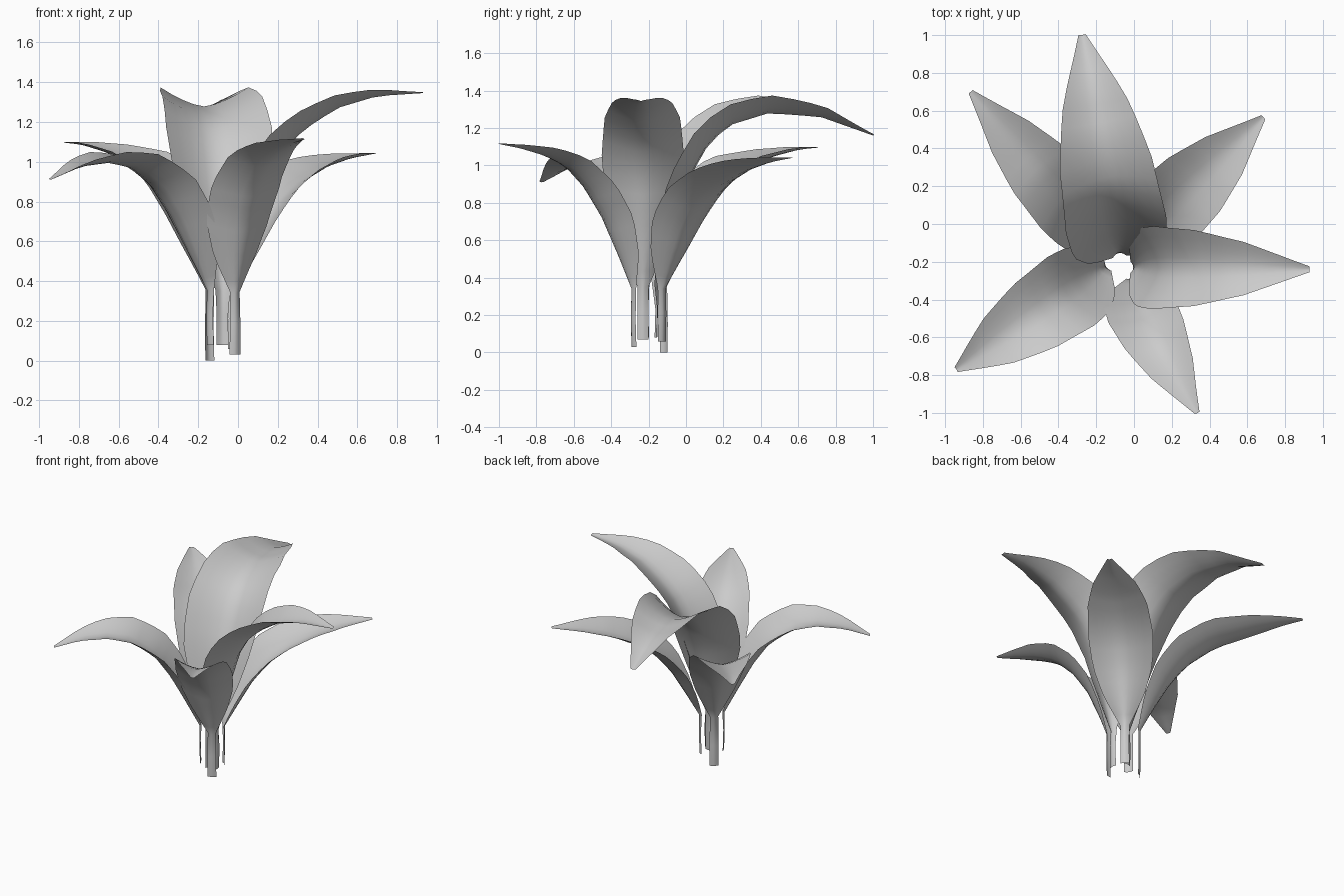
import bpy, math
from mathutils import Vector

if "Cube" in bpy.data.objects:
    bpy.data.objects.remove(bpy.data.objects["Cube"])

# blade half-width along its length, as (fraction of length, fraction of maximum)
WIDTH = [(0, .14), (.07, .36), (.15, .62), (.3, .92), (.44, 1), (.62, .91), (.78, .64), (.92, .27), (1, .07)]
ROWS, COLS = 18, 8


def lookup(table, u):
    for (a, p), (b, q) in zip(table, table[1:]):
        if u <= b:
            return p + (q - p) * (u - a) / (b - a)
    return table[-1][1]


def resample(points, n):
    # even steps along the midrib
    pts = [Vector(p) for p in points]
    d = [0]
    for a, b in zip(pts, pts[1:]):
        d.append(d[-1] + (b - a).length)
    out = []
    for i in range(n + 1):
        u = i / n * d[-1]
        out.append(Vector([lookup([(s, p[k]) for s, p in zip(d, pts)], u) for k in (0, 1)]))
    return out


def leaf(name, base, tip, bottom, half_width, bend, cupping, midrib):
    base, tip = Vector(base), Vector(tip)
    out = (tip - base).normalized()
    side = Vector((-out.y, out.x))
    rib = resample(midrib, ROWS)
    # stalk rows, then blade rows: (midrib point, half width, cup, inner normal, sway)
    rows = [(Vector((-.004, bottom)), .03, .3, Vector((-1, 0)), 0),
            (Vector((0, bottom + .15)), .029, .3, Vector((-1, 0)), 0)]
    for i, p in enumerate(rib):
        u = i / ROWS
        t = (rib[min(i + 1, ROWS)] - rib[max(i - 1, 0)]).normalized()
        rows.append((p, max(half_width * lookup(WIDTH, u), .012), cupping * (.68 - .36 * u),
                     Vector((-t.y, t.x)), bend * 4 * u * (1 - u)))
    verts, faces = [], []
    for p, w, cup, nrm, sway in rows:
        for j in range(COLS + 1):
            v = 2 * j / COLS - 1
            q = p + nrm * (w * cup * abs(v) ** 1.5)
            xy = base + out * q.x + side * (w * v + sway)
            verts.append((xy.x, xy.y, q.y))
    n = COLS + 1
    for i in range(len(rows) - 1):
        for j in range(COLS):
            k = i * n + j
            faces.append((k, k + n, k + n + 1, k + 1))
    me = bpy.data.meshes.new(name)
    me.from_pydata(verts, [], faces)
    me.polygons.foreach_set("use_smooth", [True] * len(faces))
    ob = bpy.data.objects.new(name, me)
    bpy.context.collection.objects.link(ob)


# six leaves: stalk position, tip position, stalk bottom, half width, sideways bend, cupping, midrib (radius, height)
leaf("back_leaf", (-.08, -.15), (-.275, 1), .08, .27, -.01, .98,
     [(0, .35), (.06, .6), (.14, .87), (.25, 1.08), (.37, 1.21), (.6, 1.28), (.88, 1.26), (1.167, 1.16)])
leaf("right_leaf", (0, -.23), (.93, -.24), .07, .22, 0, .95,
     [(0, .35), (.07, .65), (.15, .92), (.23, 1.06), (.33, 1.16), (.5, 1.27), (.7, 1.33), (.93, 1.345)])
leaf("back_left_leaf", (-.15, -.11), (-.865, .7), 0, .2, 0, .75,
     [(0, .35), (.09, .52), (.2, .71), (.32, .86), (.5, .98), (.75, 1.045), (.95, 1.085), (1.08, 1.095)])
leaf("back_right_leaf", (-.02, -.12), (.69, .57), .06, .215, 0, .8,
     [(0, .34), (.09, .5), (.19, .67), (.3, .8), (.42, .885), (.6, .965), (.8, 1.015), (.983, 1.04)])
leaf("front_leaf", (-.01, -.29), (.335, -1), .03, .19, -.025, .8,
     [(0, .34), (.06, .5), (.15, .71), (.25, .87), (.37, .99), (.5, 1.05), (.65, 1.09), (.79, 1.115)])
leaf("front_left_leaf", (-.15, -.23), (-.94, -.77), .08, .22, 0, .8,
     [(0, .35), (.09, .52), (.2, .72), (.3, .86), (.45, .965), (.6, .995), (.78, .975), (.957, .91)])
